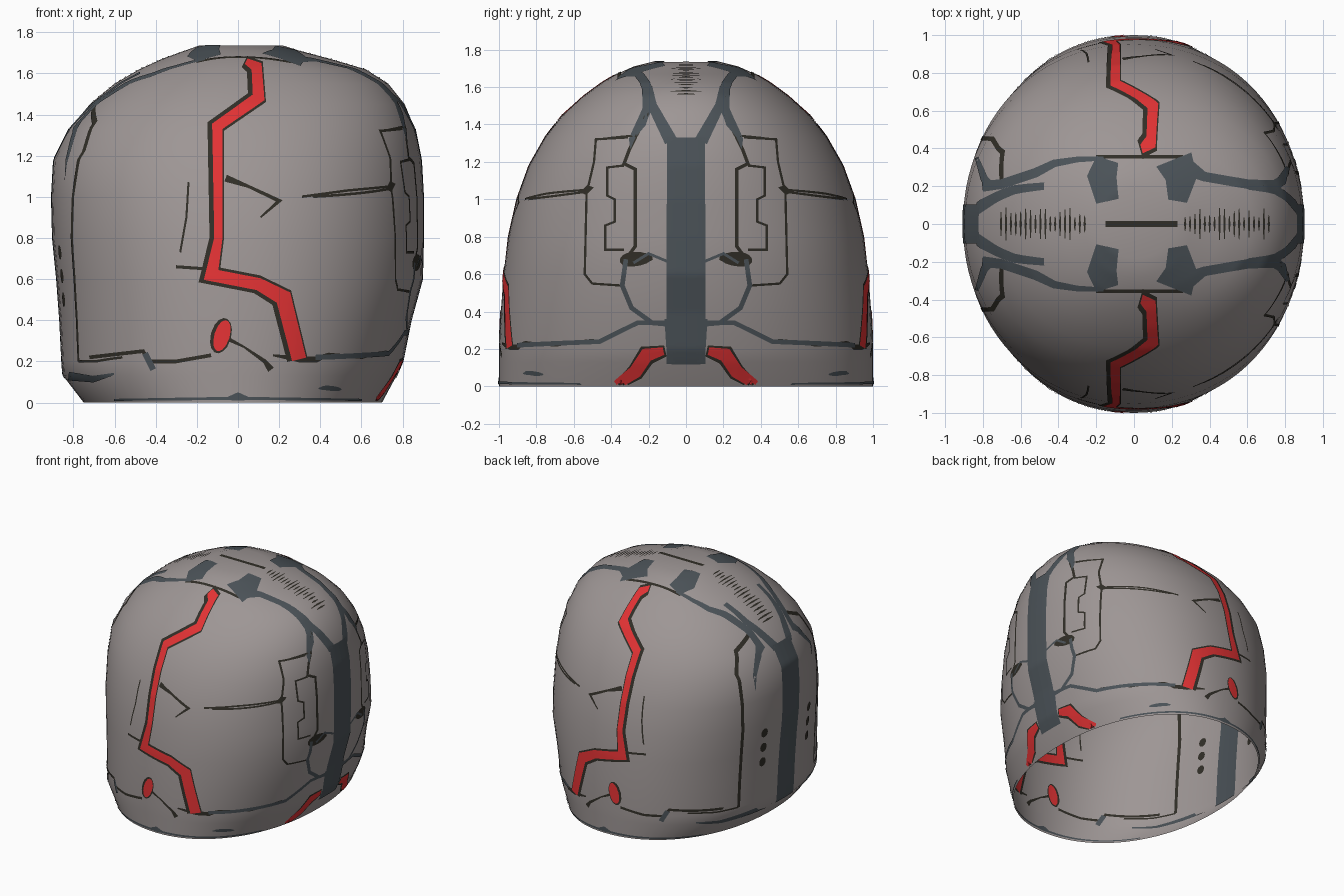
import bpy, bmesh, math, random
from mathutils import Vector
from mathutils.bvhtree import BVHTree

if "Cube" in bpy.data.objects:
    bpy.data.objects.remove(bpy.data.objects["Cube"], do_unlink=True)
random.seed(4)


def material(name, rgb):
    mat = bpy.data.materials.new(name)
    mat.use_nodes = True
    mat.diffuse_color = (*rgb, 1)
    mat.node_tree.nodes["Principled BSDF"].inputs["Base Color"].default_value = (*rgb, 1)
    return mat


GREY = material("warm_grey", (.34, .305, .3))
SLATE = material("slate", (.07, .085, .097))
RED = material("red", (.76, .032, .034))
DARK = material("dark_olive", (.03, .027, .02))
LIFT = {DARK: .003, SLATE: .004, RED: .005}


def add_object(name, bm, mat):
    mesh = bpy.data.meshes.new(name)
    bm.to_mesh(mesh)
    bm.free()
    obj = bpy.data.objects.new(name, mesh)
    bpy.context.scene.collection.objects.link(obj)
    mesh.materials.append(mat)
    for poly in mesh.polygons:
        poly.use_smooth = True
    return obj


# Shell: stacked rings of height, -x reach, +x reach and y reach
PROFILE = [
    (0, .75, .70, 1), (.13, .85, .77, 1), (.2, .855, .8, 1), (.4, .865, .84, .99),
    (.6, .88, .895, .975), (.8, .9, .9, .95), (1, .905, .9, .905), (1.18, .895, .89, .84),
    (1.33, .82, .86, .755), (1.45, .72, .81, .66), (1.55, .6, .73, .55), (1.62, .48, .62, .455),
    (1.67, .37, .45, .37), (1.71, .26, .3, .28), (1.735, .19, .22, .18)]
SEGMENTS = 96
POWER = 2 / 2.12


def bulge(value):
    return math.copysign(abs(value) ** POWER, value)


shell = bmesh.new()
rings = []
for z, left, right, deep in PROFILE:
    ring = []
    for i in range(SEGMENTS):
        angle = math.tau * i / SEGMENTS
        c, s = bulge(math.cos(angle)), bulge(math.sin(angle))
        ring.append(shell.verts.new((c * (right if c > 0 else left), s * deep, z)))
    rings.append(ring)
for low, high in zip(rings, rings[1:]):
    for i in range(SEGMENTS):
        j = (i + 1) % SEGMENTS
        shell.faces.new((low[i], low[j], high[j], high[i]))
shell.faces.new(rings[-1])
shell.normal_update()
surface = BVHTree.FromBMesh(shell)
add_object("helmet_shell", shell, GREY)

# Each side is a ray start and direction for flat coordinates
SIDES = {
    "front": lambda a, b: (Vector((a, -3, b)), Vector((0, 1, 0))),
    "right": lambda a, b: (Vector((3, a, b)), Vector((-1, 0, 0))),
    "left": lambda a, b: (Vector((-3, a, b)), Vector((1, 0, 0))),
    "top": lambda a, b: (Vector((a, b, 3)), Vector((0, 0, -1))),
}


def drop(side, point):
    start, direction = SIDES[side](*point)
    place, normal, _, _ = surface.ray_cast(start, direction)
    if place is None:
        place, normal, _, _ = surface.find_nearest(start + direction * 2.2)
    return place, normal


def paint(name, mat, side, points, width, step=.02):
    """Lay a mitred ribbon on the shell, both faces, mirrored across y."""
    pts = [Vector(p) for p in points]
    widths = width if isinstance(width, (list, tuple)) else [width] * len(pts)
    tangents = [(q - p).normalized() for p, q in zip(pts, pts[1:])]
    rails = []
    for i, p in enumerate(pts):
        before, after = tangents[max(i - 1, 0)], tangents[min(i, len(tangents) - 1)]
        mid = (before + after).normalized()
        reach = widths[i] / 2 / max(mid.dot(after), .6)
        rails.append((p, Vector((-mid.y, mid.x)) * reach))
    rows = [rails[0]]
    for (p, u), (q, v) in zip(rails, rails[1:]):
        count = max(1, math.ceil((q - p).length / step))
        rows += [(p.lerp(q, k / count), u.lerp(v, k / count)) for k in range(1, count + 1)]
    across = max(1, math.ceil(max(widths) / step))
    hits = [[drop(side, p + u * (2 * k / across - 1)) for k in range(across + 1)] for p, u in rows]
    bm = bmesh.new()
    for mirror in (1, -1):
        for lift in (LIFT[mat], -LIFT[mat]):
            grid = []
            for row in hits:
                spots = [place + normal * lift for place, normal in row]
                grid.append([bm.verts.new((s.x, s.y * mirror, s.z)) for s in spots])
            for r, t in zip(grid, grid[1:]):
                for k in range(across):
                    quad = (r[k], r[k + 1], t[k + 1], t[k])
                    bm.faces.new(quad if mirror * lift > 0 else quad[::-1])
    add_object(name, bm, mat)


def oval(name, mat, side, low, high, width):
    a, b = Vector(low), Vector(high)
    spread = [-.98, -.8, -.5, 0, .5, .8, .98]
    paint(name, mat, side, [a.lerp(b, (t + 1) / 2) for t in spread],
          [width * math.sqrt(1 - t * t) for t in spread])


# Red bolt with dark edging, front and back
bolt = [(.04, 1.655), (.09, 1.63), (.1, 1.48), (-.1, 1.34), (-.095, .8), (-.13, .62),
        (.1, .575), (.22, .51), (.295, .21)]
bolt_width = [.03, .05, .055, .05, .04, .06, .06, .075, .07]
paint("bolt", RED, "front", bolt, bolt_width)
paint("bolt_edge", DARK, "front", [(x - .008, z) for x, z in bolt], [w + .03 for w in bolt_width])
oval("red_spot", RED, "front", (-.1, .25), (-.055, .4), .075)
oval("red_spot_edge", DARK, "front", (-.105, .24), (-.06, .41), .1)

# Fine panel seams, front and back
paint("branch_crack", DARK, "front", [(-.06, 1.09), (.05, 1.05), (.2, .98), (.11, .9)],
      [.035, .015, .02, .008])
paint("long_seam", DARK, "front", [(.31, 1), (.53, 1.03), (.74, 1.05)], .012)
paint("curved_seam", DARK, "front", [(-.24, 1.07), (-.25, .9), (-.28, .73)], .01)
paint("short_seam", DARK, "front", [(-.3, .66), (-.16, .65)], .015)
paint("upper_dash", DARK, "front", [(.71, 1.32), (.81, 1.34)], .012)
paint("side_dash", DARK, "front", [(.73, 1.03), (.75, 1.07)], .03)
oval("side_mark", DARK, "front", (.86, .64), (.87, .72), .04)

# Lower band
paint("band_seam_left", DARK, "front", [(-.72, .22), (-.46, .25), (-.43, .2), (-.3, .2),
      (-.13, .23)], .018)
paint("band_seam_middle", DARK, "front", [(-.05, .31), (.03, .27), (.13, .2), (.16, .16)],
      [.02, .01, .02, .035])
paint("band_seam_right", DARK, "front", [(.17, .23), (.3, .21), (.38, .21), (.44, .235),
      (.6, .22), (.72, .25)], [.01, .03, .03, .015, .015, .01])
paint("band_tick", SLATE, "front", [(-.45, .24), (-.41, .16)], .03)
paint("rim_line", SLATE, "front", [(-.6, .015), (-.05, .02), (0, .03), (.05, .02), (.6, .015)],
      [.01, .015, .04, .015, .01])
paint("rim_mark", SLATE, "front", [(-.82, .13), (-.7, .115), (-.6, .14)], [.04, .03, .01])
oval("band_slot", SLATE, "front", (.4, .075), (.5, .065), .025)

# Spine strips and the forks that join them to the crest
for side in ("right", "left"):
    paint(side + "_spine", SLATE, side, [(.052, .12), (.05, 1.33)], .104)
    paint(side + "_fork", SLATE, side, [(.2, 1.6), (.18, 1.5), (.08, 1.31)], [.04, .05, .07])
paint("spine_groove", DARK, "right", [(0, .69), (0, 1.05)], .016)
paint("spine_foot", SLATE, "right", [(.08, .36), (.08, .13)], [.07, .04])

# Right side panels
paint("ear_outline", DARK, "right", [(.2, 1.55), (.21, 1.45), (.3, 1.27), (.33, 1.19),
      (.27, 1.16), (.27, .75), (.32, .68)], .018)
paint("ear_cup", SLATE, "right", [(.32, .68), (.34, .54), (.29, .42), (.18, .34), (.07, .33)], .025)
paint("ear_arc", SLATE, "right", [(.28, .66), (.2, .71), (.08, .66)], .015)
paint("outer_panel", DARK, "right", [(.31, 1.33), (.48, 1.32), (.49, 1.2), (.53, 1.03),
      (.54, .6), (.5, .55), (.35, .54)], .012)
paint("inner_panel", DARK, "right", [(.33, 1.18), (.42, 1.17), (.42, 1.02), (.38, 1),
      (.38, .88), (.43, .86), (.43, .73), (.33, .73)], .012)
paint("panel_seam", DARK, "right", [(.53, 1.04), (.68, 1.02), (.84, 1)], .012)
paint("jaw_line", SLATE, "right", [(.9, .22), (.7, .23), (.46, .24), (.26, .34), (.1, .34)], .025)
paint("jaw_flash", RED, "right", [(.12, .19), (.21, .17), (.27, .08), (.37, .01)],
      [.04, .07, .07, .05])
paint("jaw_flash_edge", DARK, "right", [(.11, .19), (.21, .168), (.27, .075), (.36, .01)],
      [.06, .1, .09, .05])
oval("jaw_slot", SLATE, "right", (.77, .07), (.87, .07), .02)

# Left side panels and vent holes
paint("left_panel", DARK, "left", [(.19, 1.45), (.38, 1.36), (.45, 1.22), (.46, .2)], .022)
paint("left_jaw_line", DARK, "left", [(.46, .2), (.62, .2), (.78, .22)], .012)
for z in (.5, .615, .73):
    oval("vent_hole", DARK, "left", (.27, z - .035), (.27, z + .035), .06)

# Crest on the top
paint("crest_edge_left", SLATE, "top", [(-.16, .345), (-.3, .34), (-.42, .32), (-.52, .27),
      (-.7, .21), (-.8, .2)], [.02, .03, .04, .05, .05, .06])
paint("crest_edge_right", SLATE, "top", [(.28, .3), (.37, .25), (.6, .21), (.75, .2)],
      [.09, .05, .05, .06])
paint("crest_end_right", SLATE, "top", [(.74, .2), (.78, .23), (.81, .3)], [.06, .05, .02])
paint("crest_end_left", SLATE, "top", [(-.76, .2), (-.79, .24), (-.83, .35)], [.05, .04, .02])
paint("crest_seam", DARK, "top", [(-.2, .355), (.26, .355)], .018)
paint("crest_block_left", SLATE, "top", [(-.14, .34), (-.17, .25), (-.14, .12)], [.12, .15, .12])
paint("crest_block_right", SLATE, "top", [(.21, .34), (.25, .24), (.23, .12)], [.2, .16, .1])
paint("crest_groove", DARK, "top", [(-.15, 0), (.23, 0)], .03)

# Ragged slits along the crest slopes
for i in range(18):
    for start in (-.26, .27):
        x = start + math.copysign(i * .026, start)
        paint("crest_slit", DARK, "top", [(x, 0), (x, random.uniform(.03, .09))], [.012, .004])
